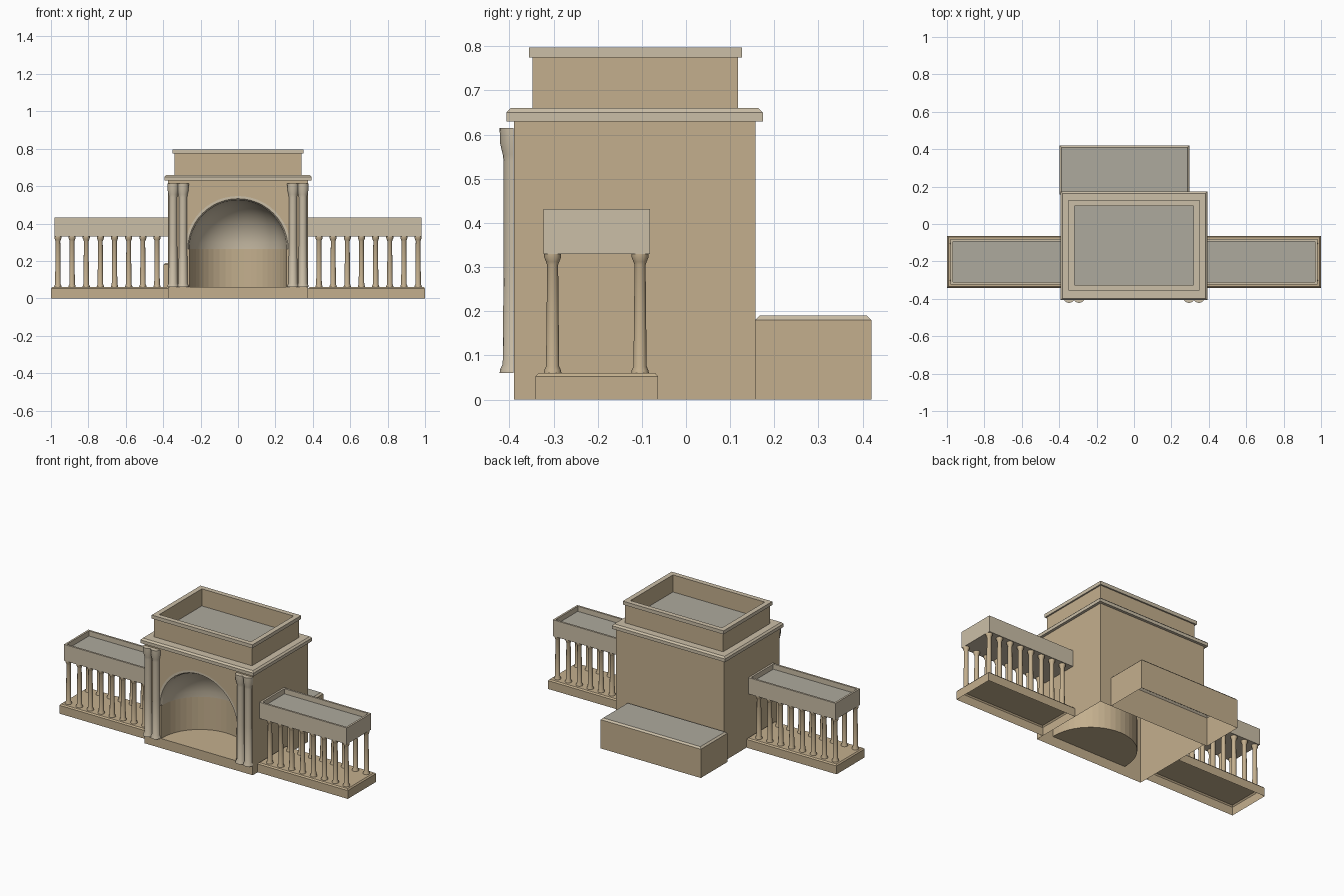
import bpy, bmesh
from math import sin, cos, pi

if "Cube" in bpy.data.objects:
    bpy.data.objects.remove(bpy.data.objects["Cube"])


def material(name, rgb):
    m = bpy.data.materials.new(name)
    m.diffuse_color = (*rgb, 1)
    m.use_nodes = True
    m.node_tree.nodes["Principled BSDF"].inputs["Base Color"].default_value = m.diffuse_color
    return m


SAND = material("sandstone", (0.55, 0.43, 0.27))
TRIM = material("pale_trim", (0.60, 0.52, 0.39))
ROOF = material("grey_roof", (0.42, 0.40, 0.34))


def finish(name, bm, mats, smooth=None, recalc=False):
    bmesh.ops.remove_doubles(bm, verts=bm.verts, dist=1e-5)
    if recalc:
        bmesh.ops.recalc_face_normals(bm, faces=bm.faces)
    me = bpy.data.meshes.new(name)
    bm.to_mesh(me)
    bm.free()
    for m in mats:
        me.materials.append(m)
    ob = bpy.data.objects.new(name, me)
    bpy.context.collection.objects.link(ob)
    if smooth:
        bpy.ops.object.select_all(action='DESELECT')
        ob.select_set(True)
        bpy.context.view_layer.objects.active = ob
        bpy.ops.object.shade_smooth_by_angle(angle=smooth)
    return ob


def bridge(bm, rows, closed=True):
    n = len(rows[0])
    for a, b in zip(rows, rows[1:]):
        for i in range(n if closed else n - 1):
            j = (i + 1) % n
            bm.faces.new((a[i], a[j], b[j], b[i]))


def loft(name, box, rings, mat, top=None, bottom=None):
    """Stack rectangles: each ring is (outset from box, z)."""
    x0, x1, y0, y1 = box
    bm = bmesh.new()
    rows = [[bm.verts.new((x, y, z)) for x, y in
             ((x0 - o, y0 - o), (x1 + o, y0 - o), (x1 + o, y1 + o), (x0 - o, y1 + o))]
            for o, z in rings]
    bridge(bm, rows)
    if top:
        bm.faces.new(rows[-1]).material_index = 1
    if bottom:
        bm.faces.new(rows[0][::-1])
    return finish(name, bm, [mat, top or mat])


def column(name, x, y, profile, mat, sides=16, half=False):
    bm = bmesh.new()
    sweep = pi if half else 2 * pi
    count = sides // 2 + 1 if half else sides
    rows = [[bm.verts.new((x + r * cos(pi + sweep * i / sides * (2 if half else 1)),
                           y + r * sin(pi + sweep * i / sides * (2 if half else 1)), z))
             for i in range(count)] for r, z in profile]
    bridge(bm, rows, not half)
    bm.faces.new(rows[-1])
    bm.faces.new(rows[0][::-1])
    return finish(name, bm, [mat], smooth=0.7)


# Central block: facade with arched opening, side and back walls
W, F, B, H = 0.375, -0.39, 0.157, 0.63
R, SPRING, FLOOR, N = 0.26, 0.265, 0.06, 24
R_OUT, Y_IN = 0.282, F + 0.014
bm = bmesh.new()


def face(points):
    bm.faces.new([bm.verts.new(p) for p in points])


arch = [(R_OUT * cos(pi * i / N), SPRING + R_OUT * sin(pi * i / N)) for i in range(N + 1)]
opening = [(R, FLOOR), (R, SPRING)] + arch + [(-R, SPRING), (-R, FLOOR)]
face([(x, F, z) for x, z in [(W, FLOOR), (W, H), (-W, H), (-W, FLOOR)] + opening[::-1]][::-1])
face([(-W, F, 0), (W, F, 0), (W, F, FLOOR), (-W, F, FLOOR)])
face([(W, F, 0), (W, B, 0), (W, B, H), (W, F, H)])
face([(W, B, 0), (-W, B, 0), (-W, B, H), (W, B, H)])
face([(-W, B, 0), (-W, F, 0), (-W, F, H), (-W, B, H)])
finish("central_block", bm, [SAND])

# Splayed arch moulding around the opening
bm = bmesh.new()
bridge(bm, [[bm.verts.new((r * cos(pi * i / N), y, SPRING + r * sin(pi * i / N)))
             for i in range(N + 1)] for r, y in ((R_OUT, F), (0.268, F), (R, Y_IN))], False)
finish("arch_moulding", bm, [TRIM], smooth=0.5)

# Niche: curved wall with floor, and half dome
bm = bmesh.new()
plan = [(R, F)] + [(R * cos(pi * i / N), Y_IN + R * sin(pi * i / N)) for i in range(N + 1)] + [(-R, F)]
rows = [[bm.verts.new((x, y, z)) for x, y in plan] for z in (FLOOR, SPRING)]
bridge(bm, rows, False)
for f in bm.faces:
    f.normal_flip()
bm.faces.new(rows[0])
finish("niche_wall_and_floor", bm, [SAND])

bm = bmesh.new()
rows = [[bm.verts.new((R * cos(pi * i / N) * cos(t), Y_IN + R * sin(pi * i / N) * cos(t),
                       SPRING + R * sin(t))) for i in range(N + 1)]
        for t in [pi / 2 * k / 12 for k in range(12)]]
bridge(bm, rows, False)
apex = bm.verts.new((0, Y_IN, SPRING + R))
for i in range(N):
    bm.faces.new((rows[-1][i], rows[-1][i + 1], apex))
for f in bm.faces:
    f.normal_flip()
finish("niche_half_dome", bm, [TRIM], smooth=0.6)

# Cornice, attic and its coping around a sunken roof
loft("main_cornice", (-W, W, F, B),
     [(0, 0.63), (0.017, 0.63), (0.017, 0.65), (0.007, 0.66), (-0.045, 0.66)], TRIM)
attic = (-0.34, 0.34, -0.347, 0.118)
loft("attic", attic, [(0, 0.655), (0, 0.775)], SAND)
loft("attic_coping", attic, [(0, 0.775), (0.009, 0.775), (0.009, 0.797), (-0.022, 0.797)], TRIM)
loft("attic_roof", attic, [(-0.022, 0.797), (-0.022, 0.69)], SAND, top=ROOF)

# Rear annex
annex = (-0.397, 0.297, B, 0.42)
loft("rear_annex", annex, [(0, 0), (0, 0.18)], SAND)
loft("annex_roof", annex, [(0, 0.18), (-0.01, 0.19)], TRIM, top=ROOF)

# Paired half columns beside the arch
big = [(0.031, 0.06), (0.03, 0.068), (0.024, 0.08), (0.022, 0.3), (0.022, 0.54),
       (0.024, 0.555), (0.03, 0.58), (0.031, 0.615)]
# Slender columns of the wings
small = [(0.02, 0.06), (0.019, 0.066), (0.015, 0.075), (0.0135, 0.2), (0.0125, 0.305),
         (0.015, 0.312), (0.019, 0.322), (0.019, 0.33)]

for s, side in ((-1, "left"), (1, "right")):
    for k, x in enumerate((0.294, 0.347)):
        column(f"{side}_half_column_{k}", s * x, F - 0.001, big, TRIM, half=True)
    # Wing plinth, entablature with sunken roof, two rows of columns
    bx = sorted((s * W, s * 1.0))
    loft(f"{side}_wing_plinth", (*bx, -0.341, -0.063),
         [(0, 0), (0, 0.052), (-0.007, 0.06)], SAND, top=SAND)
    ex = sorted((s * W, s * 0.98))
    loft(f"{side}_wing_entablature", (*ex, -0.323, -0.081),
         [(0, 0.33), (0, 0.432), (-0.012, 0.432), (-0.012, 0.40)], TRIM, top=ROOF, bottom=True)
    for row, y in (("front", -0.302), ("rear", -0.104)):
        for k in range(8):
            column(f"{side}_{row}_column_{k}", s * (0.433 + 0.0757 * k), y, small, SAND, sides=12)
